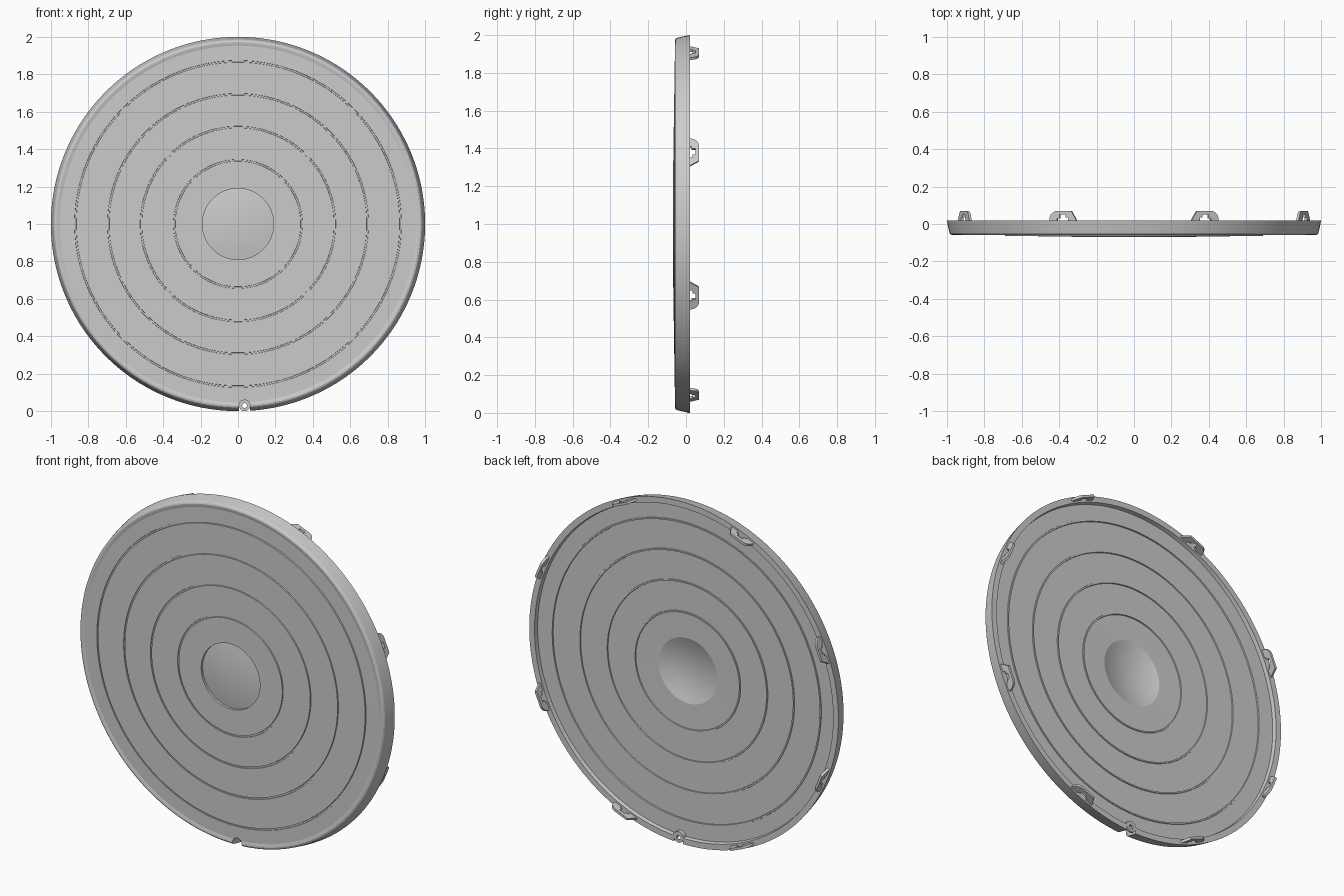
import bpy, bmesh, math
from mathutils import Vector

if "Cube" in bpy.data.objects:
    bpy.data.objects.remove(bpy.data.objects["Cube"])

CZ = 1.0  # height of the disc centre


def smooth(ob, angle):
    bpy.ops.object.select_all(action='DESELECT')
    bpy.context.view_layer.objects.active = ob
    ob.select_set(True)
    bpy.ops.object.shade_smooth_by_angle(angle=math.radians(angle))


def finish(name, bm, angle=14):
    bmesh.ops.remove_doubles(bm, verts=bm.verts, dist=1e-5)
    bmesh.ops.recalc_face_normals(bm, faces=bm.faces)
    me = bpy.data.meshes.new(name)
    bm.to_mesh(me)
    bm.free()
    ob = bpy.data.objects.new(name, me)
    bpy.context.collection.objects.link(ob)
    smooth(ob, angle)
    return ob


def lathe(name, profile, cx, cz, segs, start=0, sweep=360):
    """Revolve a closed (radius, y) profile about an axis along y."""
    bm = bmesh.new()
    full = sweep == 360
    rings = []
    for i in range(segs if full else segs + 1):
        a = math.radians(start + sweep * i / segs)
        rings.append([bm.verts.new((cx + r * math.cos(a), y, cz + r * math.sin(a)))
                      for r, y in profile])
    n = len(profile)
    for i in range(segs):
        A, B = rings[i], rings[(i + 1) % len(rings)]
        for j in range(n):
            k = (j + 1) % n
            if profile[j][0] == 0 and profile[k][0] == 0:
                continue
            if profile[j][0] == 0:
                bm.faces.new((A[j], A[k], B[k]))
            elif profile[k][0] == 0:
                bm.faces.new((A[j], A[k], B[j]))
            else:
                bm.faces.new((A[j], A[k], B[k], B[j]))
    if not full:
        bm.faces.new(rings[0])
        bm.faces.new(rings[-1])
    return finish(name, bm)


def prism(name, outline, mapper, lo, hi):
    """Extrude a 2D outline between two depths through a mapping function."""
    bm = bmesh.new()
    a = [bm.verts.new(mapper(u, v, lo)) for u, v in outline]
    b = [bm.verts.new(mapper(u, v, hi)) for u, v in outline]
    bm.faces.new(a)
    bm.faces.new(b)
    for i in range(len(a)):
        j = (i + 1) % len(a)
        bm.faces.new((a[i], a[j], b[j], b[i]))
    return finish(name, bm, 30)


def cap(base, peak, r=0.19, n=7):
    """Shallow domed centre, from the axis outwards."""
    return [(r * i / n, peak + (base - peak) * (i / n) ** 2) for i in range(n + 1)]


def stepped(offset):
    """Face with four stepped rings, each marked by a narrow groove."""
    levels = [-0.069, -0.066, -0.063, -0.060, -0.056]
    pts = [(0.19, levels[0] + offset)]
    for r, y0, y1 in zip((0.340, 0.518, 0.693, 0.869), levels, levels[1:]):
        pts += [(r - 0.005, y0 + offset), (r - 0.004, y1 + 0.004 + offset),
                (r + 0.004, y1 + 0.004 + offset), (r + 0.005, y1 + offset)]
    return pts


# Cover disc: domed centre, stepped rings, rolled rim and recessed back
front = cap(-0.055, -0.07) + stepped(0) + [(0.953, -0.055)]
rim = [(0.962, -0.058), (0.972, -0.059), (0.980, -0.056), (0.985, -0.049),
       (0.993, -0.016), (1.0, 0.02), (0.966, 0.02), (0.962, -0.003)]
back = list(reversed(cap(-0.018, -0.053) + stepped(0.053)[1:]))
cover = lathe("cover_disc", front + rim + back, 0, CZ, 160)

# Valve notch cut through the rim at the bottom
NX, NZ, NR = 0.035, 0.03, 0.03
arch = [(NX + NR * math.cos(math.pi * i / 16), NZ + NR * math.sin(math.pi * i / 16))
        for i in range(17)]
arch += [(NX - NR, -0.05), (NX + NR, -0.05)]
cutter = prism("notch_cutter", arch, lambda u, v, d: (u, d, v), -0.1, 0.05)
cutter.hide_render = True
mod = cover.modifiers.new("notch", 'BOOLEAN')
mod.operation = 'DIFFERENCE'
mod.solver = 'EXACT'
mod.object = cutter
bpy.context.view_layer.objects.active = cover
bpy.ops.object.modifier_apply(modifier=mod.name)
bpy.data.objects.remove(cutter)
smooth(cover, 14)

# Notch lining: half-round wall and pierced back plate
lathe("notch_wall", [(0.029, -0.054), (0.035, -0.054), (0.035, 0.02), (0.029, 0.02)],
      NX, NZ, 20, 0, 180)
lathe("notch_plate", [(0.013, 0.008), (0.0295, 0.008), (0.0295, 0.02), (0.013, 0.02)],
      NX, NZ, 24)

# Clip tabs: hooked plates, mirrored in pairs around the rim
corner = [(0.035 + 0.045 * math.sin(math.pi / 2 * i / 8),
           0.025 + 0.045 * math.cos(math.pi / 2 * i / 8)) for i in range(9)]
tab = [(-0.078, 0.015), (-0.045, 0.07)] + corner + [
    (0.08, 0.015), (0.035, 0.015), (0.035, 0.03), (0.022, 0.03), (0.022, 0.050),
    (-0.012, 0.050), (-0.012, 0.035), (-0.028, 0.035), (-0.028, 0.015)]
for k in range(8):
    ang = math.radians(22.5 + 45 * k)
    side = 1 if k % 2 == 0 else -1
    radial = Vector((math.cos(ang), 0, math.sin(ang)))
    tangent = Vector((-math.sin(ang), 0, math.cos(ang))) * side
    prism(f"clip_tab_{k + 1}", tab,
          lambda u, v, d: Vector((0, v, CZ)) + radial * d + tangent * u,
          0.974, 0.988)
